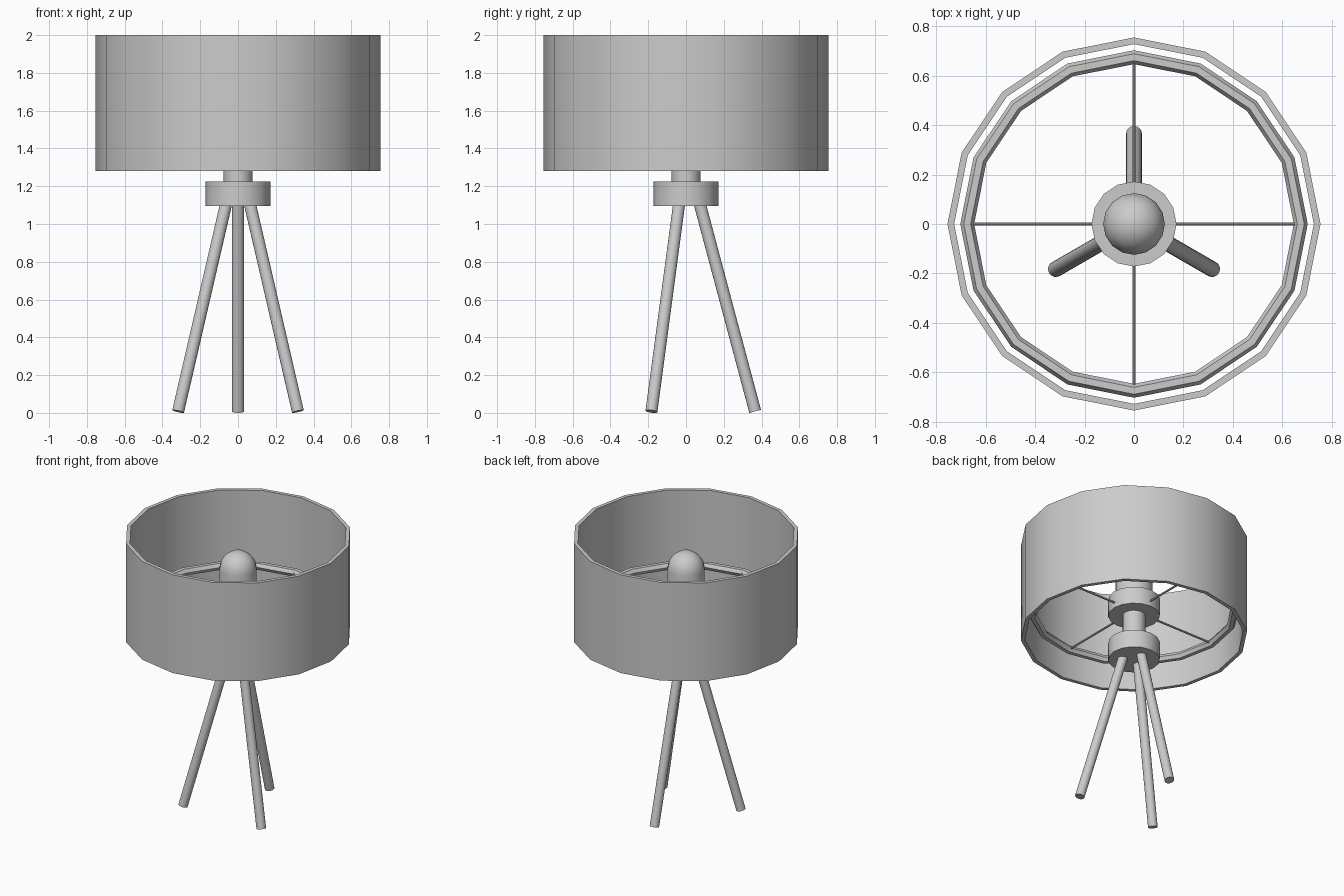
import bpy
import bmesh
from math import sin, cos, pi, radians
from mathutils import Vector

if "Cube" in bpy.data.objects:
    bpy.data.objects.remove(bpy.data.objects["Cube"])


def finish(obj, name):
    obj.name = name
    bpy.ops.object.select_all(action='DESELECT')
    obj.select_set(True)
    bpy.context.view_layer.objects.active = obj
    bpy.ops.object.shade_smooth_by_angle(angle=radians(30))
    return obj


def lathe(name, profile, closed=False, segs=16):
    """Revolve (radius, z) points about z; radius 0 becomes a pole."""
    bm = bmesh.new()
    rings = []
    for r, z in profile:
        count = segs if r > 0 else 1
        rings.append([bm.verts.new((r * cos(2 * pi * i / segs), r * sin(2 * pi * i / segs), z))
                      for i in range(count)])
    pairs = list(zip(rings, rings[1:]))
    if closed:
        pairs.append((rings[-1], rings[0]))
    for a, b in pairs:
        for i in range(segs):
            j = (i + 1) % segs
            loop = [a[i % len(a)], a[j % len(a)], b[j % len(b)], b[i % len(b)]]
            bm.faces.new(list(dict.fromkeys(loop)))
    bmesh.ops.recalc_face_normals(bm, faces=bm.faces)
    mesh = bpy.data.meshes.new(name)
    bm.to_mesh(mesh)
    bm.free()
    obj = bpy.data.objects.new(name, mesh)
    bpy.context.collection.objects.link(obj)
    return finish(obj, name)


def disc(name, r, z0, z1):
    return lathe(name, [(0, z0), (r, z0), (r, z1), (0, z1)])


def rod(name, a, b, r, segs):
    a, b = Vector(a), Vector(b)
    bpy.ops.mesh.primitive_cylinder_add(vertices=segs, radius=r, depth=(b - a).length,
                                        location=(a + b) / 2)
    obj = bpy.context.object
    obj.rotation_euler = (b - a).to_track_quat('Z', 'Y').to_euler()
    return finish(obj, name)


# Drum shade, open at both ends
lathe("shade", [(0.755, 1.28), (0.755, 2.0), (0.728, 2.0), (0.728, 1.28)], closed=True)

# Base plate, stem and socket plate
disc("base_plate", 0.172, 1.095, 1.225)
disc("stem", 0.077, 1.225, 1.43)
disc("socket_plate", 0.172, 1.43, 1.555)

# Bulb: cylinder with a domed top
dome = [(0.125 * cos(t * pi / 8), 1.76 + 0.125 * sin(t * pi / 8)) for t in range(4)]
lathe("bulb", [(0, 1.555), (0.125, 1.555)] + dome + [(0, 1.885)])

# Support ring and its four spokes
SPOKE_Z = 1.47
bpy.ops.mesh.primitive_torus_add(major_segments=16, minor_segments=6, major_radius=0.675,
                                 minor_radius=0.028, location=(0, 0, SPOKE_Z))
finish(bpy.context.object, "support_ring")
for i in range(4):
    d = Vector((cos(i * pi / 2), sin(i * pi / 2), 0))
    up = Vector((0, 0, SPOKE_Z))
    rod(f"spoke_{i + 1}", d * 0.15 + up, d * 0.67 + up, 0.007, 8)

# Three splayed legs
for i in range(3):
    a = radians(90 + 120 * i)
    d = Vector((cos(a), sin(a), 0))
    rod(f"leg_{i + 1}", d * 0.366 + Vector((0, 0, 0.008)),
        d * 0.072 + Vector((0, 0, 1.11)), 0.032, 16)
